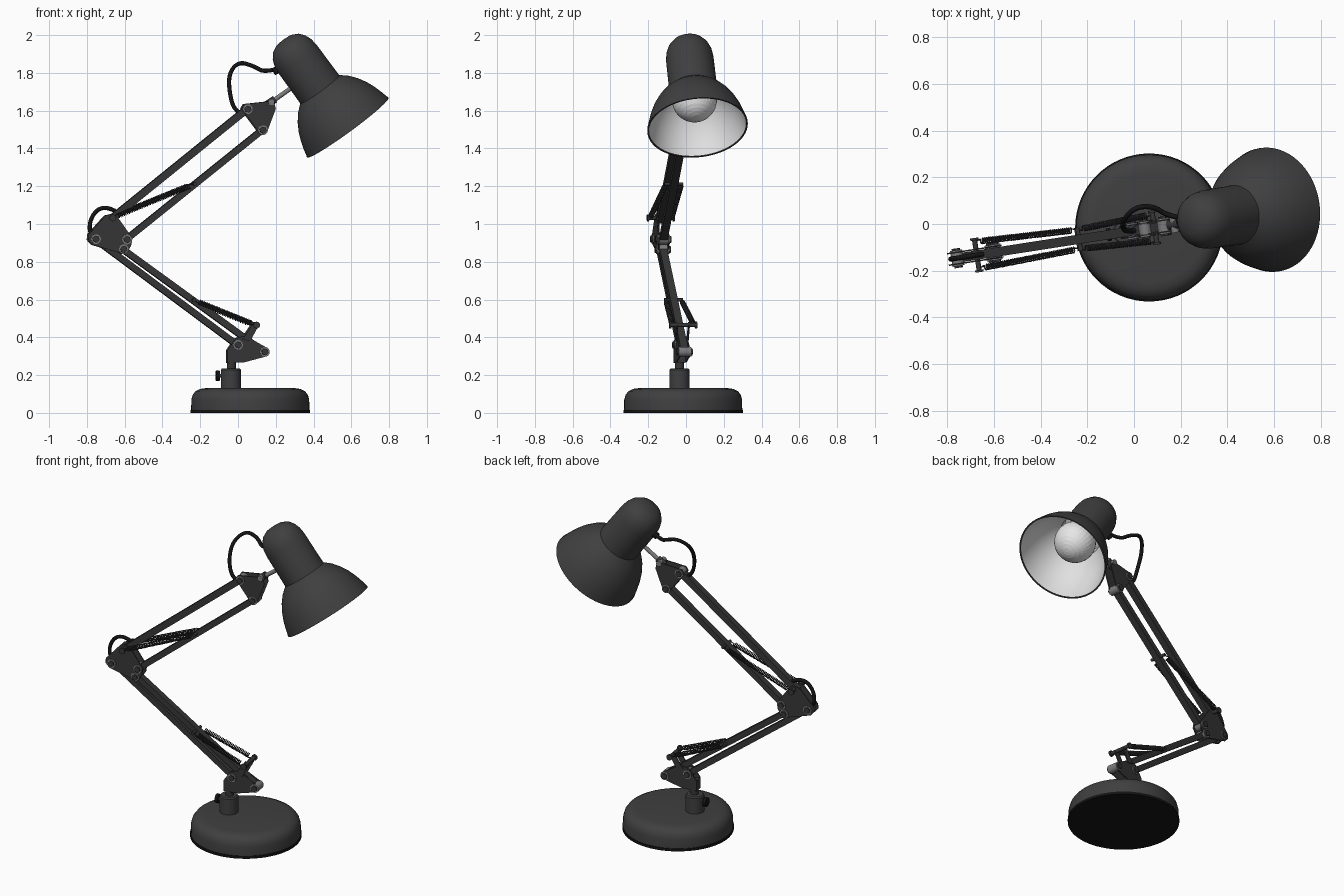
import bpy, bmesh, math
from mathutils import Vector

cube = bpy.data.objects.get("Cube")
if cube:
    bpy.data.objects.remove(cube)


def material(name, value):
    m = bpy.data.materials.new(name)
    m.use_nodes = True
    colour = (value, value, value, 1)
    m.diffuse_color = colour
    m.node_tree.nodes["Principled BSDF"].inputs["Base Color"].default_value = colour
    return m


BODY = material("dark grey paint", 0.05)
ARM = material("arm dark grey", 0.038)
BLACK = material("black rubber", 0.007)
STEEL = material("grey steel", 0.2)
WHITE = material("white reflector", 0.75)
GLASS = material("bulb white", 0.8)

# The arm and head share one vertical plane, turned a little about z
TURN = math.atan(0.155)
NORMAL = Vector((-math.sin(TURN), math.cos(TURN), 0))


def P(x, z, w=0.0):
    """Point in the arm plane, shifted sideways by w."""
    return Vector((x, -0.035 + 0.155 * (x + 0.04), z)) + NORMAL * w


def finish(name, bm, mat, angle=35):
    bmesh.ops.remove_doubles(bm, verts=bm.verts, dist=1e-5)
    bmesh.ops.recalc_face_normals(bm, faces=bm.faces)
    mesh = bpy.data.meshes.new(name)
    bm.to_mesh(mesh)
    bm.free()
    mesh.materials.append(mat)
    ob = bpy.data.objects.new(name, mesh)
    bpy.context.collection.objects.link(ob)
    if angle:
        bpy.ops.object.select_all(action="DESELECT")
        ob.select_set(True)
        bpy.context.view_layer.objects.active = ob
        bpy.ops.object.shade_smooth_by_angle(angle=math.radians(angle))
    return ob


def lathe(name, profile, origin, axis, mat, steps=64, angle=35):
    """Spin (radius, height) pairs about an axis."""
    axis = Vector(axis).normalized()
    side = axis.orthogonal().normalized()
    bm = bmesh.new()
    vs = [bm.verts.new(origin + side * r + axis * h) for r, h in profile]
    es = [bm.edges.new(pair) for pair in zip(vs, vs[1:])]
    bmesh.ops.spin(bm, geom=vs + es, cent=origin, axis=axis,
                   angle=math.tau, steps=steps, use_duplicate=False)
    return finish(name, bm, mat, angle)


def rod(name, a, b, r, mat, steps=16):
    n = (b - a).length
    return lathe(name, [(0, 0), (r, 0), (r, n), (0, n)], a, b - a, mat, steps)


def prism(name, outline, w0, w1, mat):
    """Extrude an (x, z) outline sideways from w0 to w1."""
    bm = bmesh.new()
    face = bm.faces.new([bm.verts.new(P(x, z, w0)) for x, z in outline])
    new = bmesh.ops.extrude_face_region(bm, geom=[face])["geom"]
    bmesh.ops.translate(bm, vec=NORMAL * (w1 - w0),
                        verts=[v for v in new if isinstance(v, bmesh.types.BMVert)])
    return finish(name, bm, mat, 0)


def plate_pair(name, outline, w=0.022, thick=0.006):
    prism(name + "_front", outline, -w - thick, -w, ARM)
    prism(name + "_back", outline, w, w + thick, ARM)


def bar(name, a, b, height=0.034, half=0.02):
    a, b = Vector(a), Vector(b)
    d = (b - a).normalized()
    n = Vector((-d.y, d.x)) * height / 2
    a, b = a - d * 0.012, b + d * 0.012
    prism(name, [a - n, b - n, b + n, a + n], -half, half, ARM)


def tube(name, points, r, mat, spline="NURBS", sides=2):
    cu = bpy.data.curves.new(name, "CURVE")
    cu.dimensions = "3D"
    cu.bevel_depth = r
    cu.bevel_resolution = sides
    cu.use_fill_caps = True
    s = cu.splines.new(spline)
    s.points.add(len(points) - 1)
    for p, q in zip(s.points, points):
        p.co = (*q, 1)
    if spline == "NURBS":
        s.use_endpoint_u = True
        s.order_u = 3
    cu.materials.append(mat)
    ob = bpy.data.objects.new(name, cu)
    bpy.context.collection.objects.link(ob)
    bpy.ops.object.select_all(action="DESELECT")
    ob.select_set(True)
    bpy.context.view_layer.objects.active = ob
    bpy.ops.object.convert(target="MESH")


def spring(name, a, b, r=0.012, pitch=0.0095, per=10):
    d = (b - a).normalized()
    u = d.orthogonal().normalized()
    v = d.cross(u)
    start, end = a + d * 0.03, b - d * 0.03
    count = int((end - start).length / pitch) * per
    pts = [a]
    for i in range(count + 1):
        t = math.tau * i / per
        pts.append(start.lerp(end, i / count) + (u * math.cos(t) + v * math.sin(t)) * r)
    tube(name, pts + [b], 0.0035, ARM, "POLY", 0)


def bolt(name, x, z, half=0.034):
    rod(name + "_washer", P(x, z, -half), P(x, z, half), 0.026, STEEL, 20)
    rod(name + "_head", P(x, z, -half - 0.008), P(x, z, half + 0.008), 0.019, ARM, 6)


# Base, rubber foot, collar and clamp knob
up = Vector((0, 0, 1))
foot = Vector((0.065, -0.015, 0))
lathe("base", [(0, 0.015), (0.313, 0.015), (0.312, 0.07), (0.305, 0.095), (0.29, 0.115),
               (0.265, 0.127), (0.235, 0.131), (0, 0.131)], foot, up, BODY)
lathe("base_pad", [(0, 0), (0.317, 0), (0.317, 0.016), (0, 0.016)], foot, up, BLACK)
post = P(-0.038, 0)
lathe("collar", [(0, 0.12), (0.053, 0.12), (0.053, 0.228), (0.047, 0.235), (0, 0.235)],
      post, up, BODY, 32)
rod("post", P(-0.035, 0.23), P(-0.035, 0.3), 0.024, ARM)
rod("knob_stem", P(-0.06, 0.197), P(-0.1, 0.197), 0.01, STEEL)
rod("clamp_knob", P(-0.098, 0.197), P(-0.116, 0.197), 0.028, BLACK, 12)

# Pivot positions (x, z)
base_a, base_b = (-0.005, 0.36), (0.137, 0.323)
elbow_a, elbow_b = (-0.757, 0.92), (-0.61, 0.866)
elbow_c, elbow_d = (-0.673, 1.026), (-0.593, 0.918)
head_a, head_b = (0.047, 1.608), (0.127, 1.497)

# Arm bars
bar("lower_arm_outer", elbow_a, base_a)
bar("lower_arm_inner", elbow_b, base_b)
bar("upper_arm_outer", elbow_c, head_a, 0.038)
bar("upper_arm_inner", elbow_d, head_b)

# Joint plates
plate_pair("base_bracket", [(-0.06, 0.265), (0.03, 0.268), (0.15, 0.3), (0.16, 0.325),
                            (0.145, 0.347), (0.06, 0.395), (0.02, 0.405), (-0.015, 0.395),
                            (-0.04, 0.36), (-0.06, 0.33)])
prism("bracket_block", [(-0.06, 0.265), (0.03, 0.268), (0.03, 0.31), (-0.06, 0.33)],
      -0.022, 0.022, ARM)
plate_pair("spring_ear", [(0.02, 0.39), (0.06, 0.38), (0.103, 0.46), (0.08, 0.482)], 0.028)
plate_pair("elbow_plate", [(-0.795, 0.945), (-0.797, 0.915), (-0.775, 0.89), (-0.63, 0.847),
                           (-0.595, 0.845), (-0.57, 0.885), (-0.563, 0.925), (-0.64, 1.035),
                           (-0.67, 1.053), (-0.705, 1.045)])
plate_pair("head_plate", [(0.015, 1.61), (0.03, 1.635), (0.165, 1.65), (0.19, 1.635),
                          (0.196, 1.61), (0.15, 1.487), (0.13, 1.472), (0.108, 1.485)])

# Bolts
for i, (x, z) in enumerate([base_a, base_b, elbow_a, elbow_b, elbow_d, head_a, head_b]):
    bolt("bolt_%d" % (i + 1), x, z)

# Paired springs and their cross pins
for label, near, far in (("lower", (0.088, 0.465), (-0.24, 0.598)),
                         ("upper", (-0.673, 1.032), (-0.235, 1.212))):
    rod(label + "_anchor_pin", P(*near, -0.07), P(*near, 0.07), 0.011, ARM)
    rod(label + "_bar_pin", P(*far, -0.05), P(*far, 0.05), 0.009, ARM)
    for side, s in (("front", -1), ("back", 1)):
        spring(label + "_spring_" + side, P(*near, 0.058 * s), P(*far, 0.041 * s))
        rod(label + "_pin_cap_" + side, P(*near, 0.064 * s), P(*near, 0.074 * s), 0.018, ARM)

# Head stem
rod("head_stem", P(0.155, 1.63), P(0.31, 1.74), 0.012, STEEL)
rod("stem_socket", P(0.15, 1.63), P(0.195, 1.66), 0.02, ARM)
rod("stem_pin", P(0.172, 1.645, -0.035), P(0.172, 1.645, 0.035), 0.017, STEEL)
rod("stem_mount", P(0.285, 1.722), P(0.33, 1.754), 0.028, ARM)

# Shade, reflector and bulb along the tilted head axis
rim = P(0.58, 1.512)
axis = (P(0.58 - 0.591, 1.512 + 0.807) - rim).normalized()
dome = [(0.266, 0), (0.257, 0.04), (0.243, 0.086), (0.224, 0.132), (0.198, 0.177),
        (0.166, 0.217), (0.128, 0.25)]
cap = [(0.127, 0.3), (0.126, 0.45), (0.121, 0.49), (0.108, 0.525), (0.085, 0.554),
       (0.05, 0.572), (0, 0.578)]
lathe("shade", dome + cap, rim, axis, BODY, 72)
lathe("reflector", [(r - 0.006, h) for r, h in dome] + [(0.12, 0.31), (0, 0.31)],
      rim, axis, WHITE, 72)
lathe("shade_rim", [(0.267, 0.004), (0.267, -0.002), (0.259, -0.002), (0.259, 0.004)],
      rim, axis, BODY, 72)
rings = 16
bulb = [(0.119 * math.sin(math.pi * i / rings), -0.119 * math.cos(math.pi * i / rings))
        for i in range(rings + 1)]
lathe("bulb", bulb, rim + axis * 0.18, axis, GLASS, 32, 0)

# Cable loops at the head and elbow
tube("head_cable", [P(0.02, 1.585), P(-0.02, 1.6), P(-0.045, 1.7, 0.01), P(-0.04, 1.8, 0.05),
                    P(0.02, 1.86, 0.1), P(0.1, 1.835, 0.09), P(0.15, 1.8, 0.04),
                    P(0.24, 1.83, 0.01)], 0.011, BLACK)
rod("cable_grommet", P(0.19, 1.806, 0.015), P(0.25, 1.835, 0.01), 0.02, BLACK)
tube("elbow_cable", [P(-0.62, 1.05), P(-0.67, 1.085), P(-0.74, 1.085), P(-0.785, 1.02),
                     P(-0.785, 0.94), P(-0.74, 0.9)], 0.011, BLACK)
